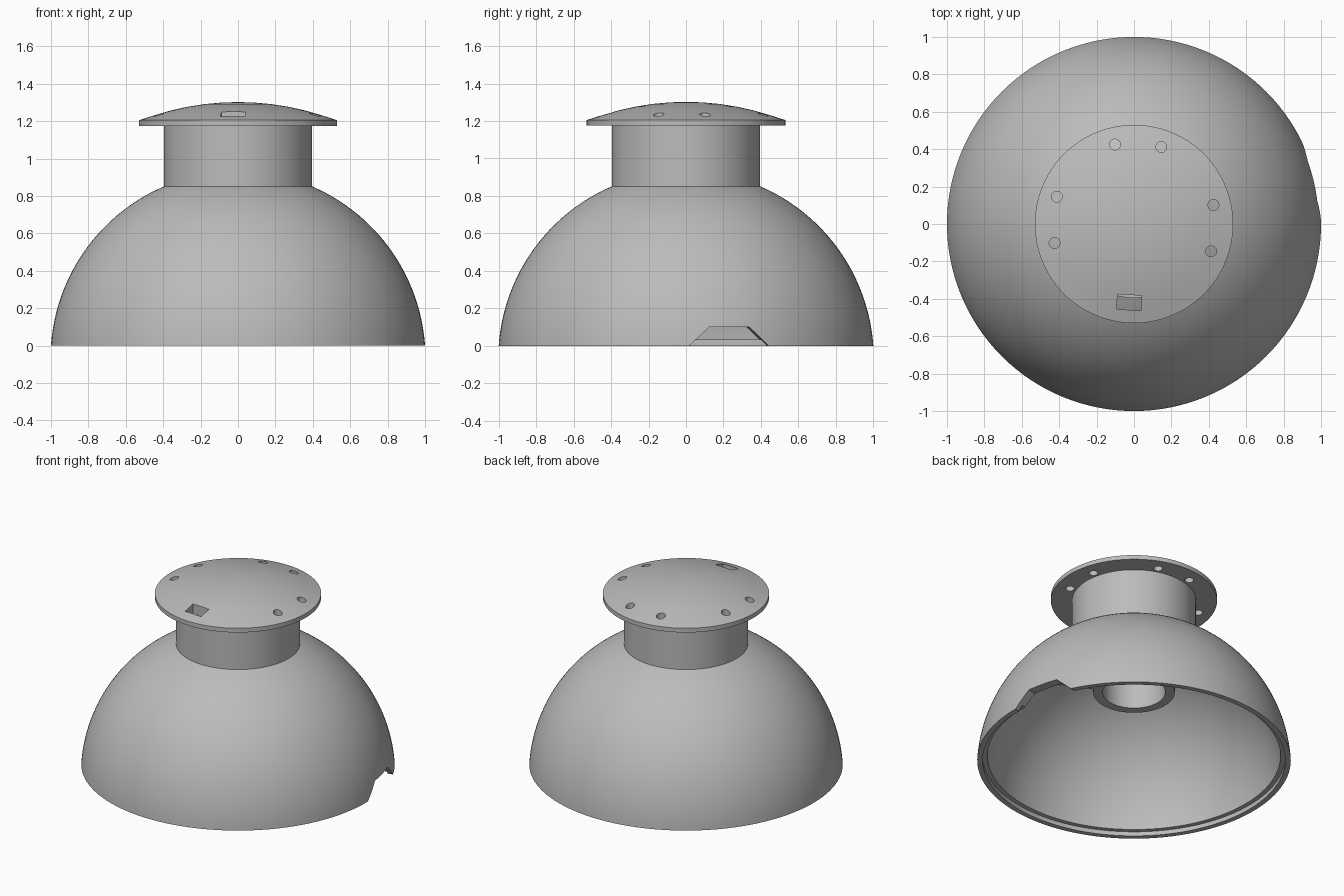
import bpy, bmesh, math
from mathutils import Matrix

if "Cube" in bpy.data.objects:
    bpy.data.objects.remove(bpy.data.objects["Cube"])

grey = bpy.data.materials.new("plain grey")
grey.diffuse_color = (0.5, 0.5, 0.5, 1)
grey.use_nodes = True
grey.node_tree.nodes["Principled BSDF"].inputs["Base Color"].default_value = grey.diffuse_color


def finish(name, bm):
    bmesh.ops.recalc_face_normals(bm, faces=bm.faces[:])
    me = bpy.data.meshes.new(name)
    bm.to_mesh(me)
    bm.free()
    me.materials.append(grey)
    ob = bpy.data.objects.new(name, me)
    bpy.context.collection.objects.link(ob)
    return ob


def lathe(name, profile, closed=True, steps=128):
    bm = bmesh.new()
    vs = [bm.verts.new((r, 0, z)) for r, z in profile]
    pairs = list(zip(vs, vs[1:])) + ([(vs[-1], vs[0])] if closed else [])
    es = [bm.edges.new(p) for p in pairs]
    bmesh.ops.spin(bm, geom=vs + es, cent=(0, 0, 0), axis=(0, 0, 1),
                   angle=2 * math.pi, steps=steps)
    bmesh.ops.remove_doubles(bm, verts=bm.verts[:], dist=1e-5)
    return finish(name, bm)


def prism(name, outline, depth, matrix):
    """Extrude a local xy outline along local z, then place it."""
    bm = bmesh.new()
    f = bm.faces.new([bm.verts.new((x, y, 0)) for x, y in outline])
    ext = bmesh.ops.extrude_face_region(bm, geom=[f])["geom"]
    bmesh.ops.translate(bm, vec=(0, 0, depth),
                        verts=[v for v in ext if isinstance(v, bmesh.types.BMVert)])
    bm.transform(matrix)
    return finish(name, bm)


def cut(ob, cutter):
    cutter.hide_render = True
    mod = ob.modifiers.new("cut", 'BOOLEAN')
    mod.operation, mod.solver, mod.object = 'DIFFERENCE', 'EXACT', cutter
    bpy.context.view_layer.objects.active = ob
    bpy.ops.object.modifier_apply(modifier=mod.name)
    bpy.data.objects.remove(cutter)


def smooth(ob):
    bpy.ops.object.select_all(action='DESELECT')
    ob.select_set(True)
    bpy.context.view_layer.objects.active = ob
    bpy.ops.object.shade_smooth_by_angle(angle=math.radians(25))


def arc(radius, cz, r0, r1, n):
    """Points on a sphere section from radius r0 to r1."""
    a0, a1 = math.acos(r0 / radius), math.acos(r1 / radius)
    return [(radius * math.cos(a), cz + radius * math.sin(a))
            for a in (a0 + (a1 - a0) * i / n for i in range(n + 1))]


def rot(deg):
    return Matrix.Rotation(math.radians(deg), 4, 'Z')


# hollow dome with a stepped lower rim
CZ = -0.07
outer = arc(math.hypot(1, CZ), CZ, 1.0, 0.395, 40)
inner = arc(0.94, CZ, 0.33, 0.9347, 40)
dome = lathe("dome_shell", outer + inner + [(0.965, 0.03), (0.965, 0)])

# trapezoid notch in the rim: local x sideways, local y up, local z outwards
radial = rot(13.6) @ Matrix.Translation((0.6, 0, 0)) @ Matrix(
    ((0, 0, 1, 0), (1, 0, 0, 0), (0, 1, 0, 0), (0, 0, 0, 1)))
cut(dome, prism("notch_cutter",
                [(-0.24, -0.02), (0.24, -0.02), (0.11, 0.1), (-0.11, 0.1)], 0.6, radial))

# neck
neck = lathe("neck", [(0.395, 0.83), (0.395, 1.18), (0.33, 1.18), (0.33, 0.79)])

# domed cap, with a ring of bolt holes and one rectangular slot
R = 1.45
cap = lathe("cap", [(0, 1.175), (0.53, 1.175), (0.53, 1.205)]
            + [(r, 1.302 - R + math.sqrt(R * R - r * r))
               for r in (0.45, 0.36, 0.27, 0.18, 0.09, 0)], closed=False)
circle = [(0.029 * math.cos(i * math.pi / 12), 0.029 * math.sin(i * math.pi / 12))
          for i in range(24)]
for base in (-3, 87, 177):
    for side in (-16.5, 16.5):
        m = rot(base + side) @ Matrix.Translation((0.437, 0, 1.1))
        cut(cap, prism("hole_cutter", circle, 0.3, m))
slot = [(-0.065, -0.04), (0.065, -0.04), (0.065, 0.04), (-0.065, 0.04)]
cut(cap, prism("slot_cutter", slot, 0.3,
               rot(-3.5) @ Matrix.Translation((0, -0.42, 1.1))))

# inner socket tube hanging inside the dome, held by two arms
socket = lathe("inner_socket", [(0.26, 0.5), (0.26, 1.18), (0.2, 1.18), (0.2, 0.5)], steps=64)
arm = [(0.23, -0.03), (0.72, -0.03), (0.72, 0.03), (0.23, 0.03)]
for i, ang in enumerate((-25, 115)):
    prism(f"socket_arm_{i + 1}", arm, 0.05, rot(ang) @ Matrix.Translation((0, 0, 0.5)))

for ob in (dome, neck, cap, socket):
    smooth(ob)
